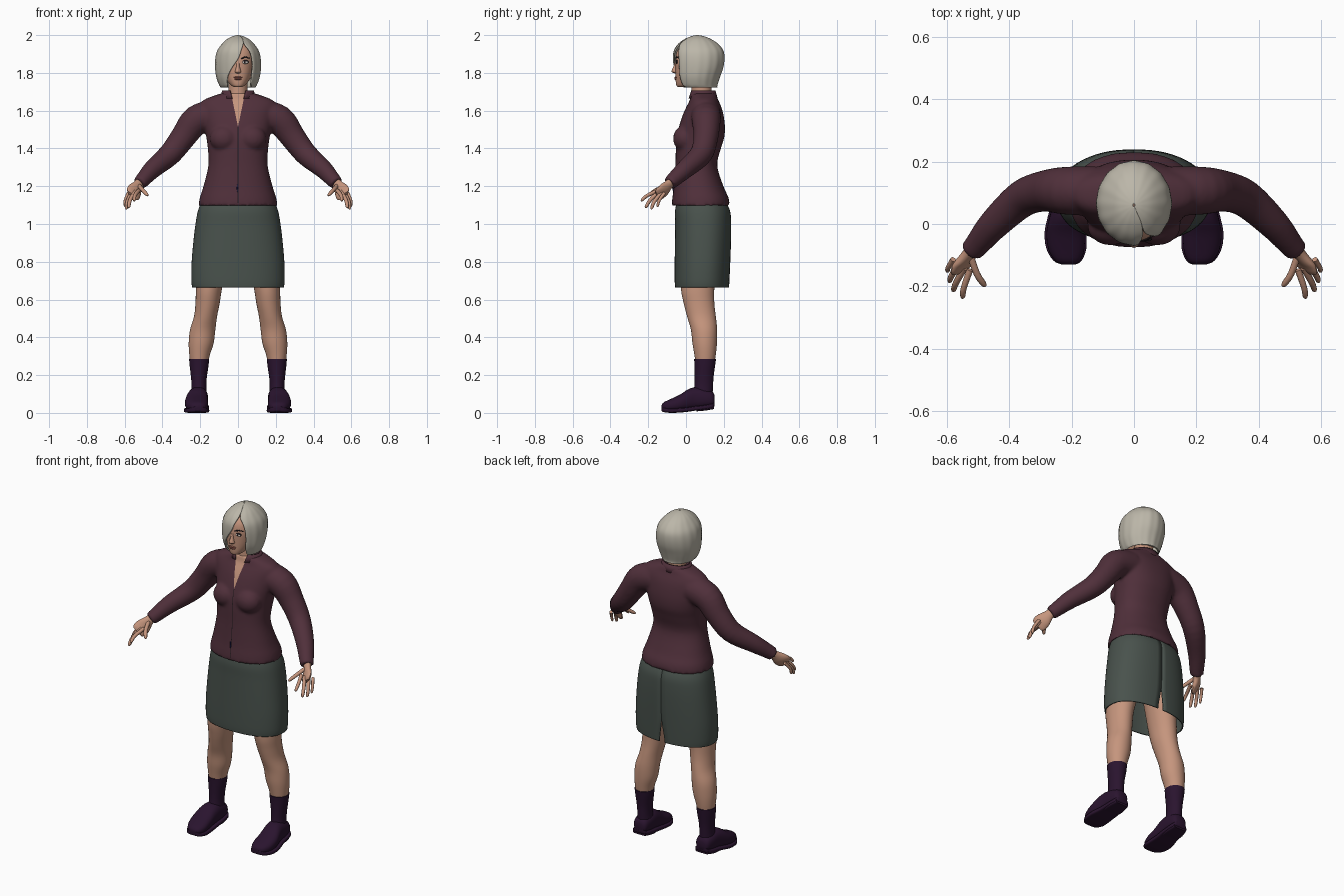
import bpy, bmesh, math
from mathutils import Vector


def material(name, rgb):
    m = bpy.data.materials.new(name)
    m.diffuse_color = (*rgb, 1)
    return m


SKIN = material("skin", (0.56, 0.30, 0.205))
HAIR = material("pale_hair", (0.50, 0.47, 0.395))
WINE = material("wine_cloth", (0.080, 0.029, 0.043))
GREEN = material("grey_green_cloth", (0.066, 0.084, 0.073))
PURPLE = material("dark_purple_leather", (0.023, 0.007, 0.028))
LIP = material("lip", (0.32, 0.11, 0.085))
WHITE = material("eye_white", (0.6, 0.57, 0.53))
DARK = material("near_black", (0.015, 0.01, 0.012))
BLUE = material("blue_pull", (0.02, 0.02, 0.12))


def smooth(rows, k=4):
    """Resample rows of numbers with a Catmull-Rom curve."""
    out = []
    for i in range(len(rows) - 1):
        a, b, c, d = (rows[max(0, min(len(rows) - 1, i + o))] for o in (-1, 0, 1, 2))
        for s in range(k):
            t = s / k
            out.append([0.5 * (2 * q + (r - p) * t + (2 * p - 5 * q + 4 * r - u) * t * t
                        + (3 * q - p - 3 * r + u) * t ** 3) for p, q, r, u in zip(a, b, c, d)])
    return out + [list(rows[-1])]


def power(v, n):
    return math.copysign(abs(v) ** (2 / n), v)


def ring(z, cx, rx, yf, yb, n=2.0, N=32, a0=0.0, a1=None, ridge=0.0):
    """Level ring; the angle starts at the front and runs towards +x."""
    steps = N if a1 is None else N - 1
    a1 = a0 + 2 * math.pi if a1 is None else a1
    cy, ry, pts = (yf + yb) / 2, (yb - yf) / 2, []
    for j in range(N):
        a = a0 + (a1 - a0) * j / steps
        f = 1 + ridge * math.cos(16 * a)
        pts.append(Vector((cx + rx * f * power(math.sin(a), n), cy - ry * f * power(math.cos(a), n), z)))
    return pts


def stack(rows, n=2.0, N=32, k=4):
    return [ring(*r, n=n, N=N) for r in smooth(rows, k)]


def tube(rows, ref=(0, 0, 1), N=20, k=4):
    """Rows of x, y, z, radius along ref, radius across ref."""
    rows, out = smooth(rows, k), []
    P = [Vector(r[:3]) for r in rows]
    for i, r in enumerate(rows):
        d = (P[min(i + 1, len(P) - 1)] - P[max(i - 1, 0)]).normalized()
        u = Vector(ref)
        u = (u - d * u.dot(d)).normalized()
        v = d.cross(u)
        out.append([P[i] + u * r[3] * math.cos(t) + v * r[4] * math.sin(t)
                    for t in (2 * math.pi * j / N for j in range(N))])
    return out


def ball(c, r, N=20, M=12):
    return [ring(c[2] - r[2] * math.cos(t), c[0], r[0] * math.sin(t), c[1] - r[1] * math.sin(t),
                 c[1] + r[1] * math.sin(t), N=N)
            for t in (0.05 + (math.pi - 0.1) * i / M for i in range(M + 1))]


def mir(rings):
    return [[Vector((-p.x, p.y, p.z)) for p in r] for r in rings]


def both(*parts):
    return [q for p in parts for q in (p, mir(p))]


def finish(name, bm, mats, angle=40):
    me = bpy.data.meshes.new(name)
    for f in bm.faces:
        f.smooth = True
    bm.to_mesh(me)
    bm.free()
    me.set_sharp_from_angle(angle=math.radians(angle))
    for m in mats:
        me.materials.append(m)
    ob = bpy.data.objects.new(name, me)
    bpy.context.collection.objects.link(ob)
    return ob


def make(name, parts, mat, closed=True, thick=0, angle=40):
    bm = bmesh.new()
    for rings in parts:
        V = [[bm.verts.new(p) for p in r] for r in rings]
        n = len(V[0])
        for a, b in zip(V, V[1:]):
            for j in range(n if closed else n - 1):
                bm.faces.new((a[j], a[(j + 1) % n], b[(j + 1) % n], b[j]))
        if closed:
            bm.faces.new(V[0])
            bm.faces.new(V[-1])
    if closed:
        bmesh.ops.recalc_face_normals(bm, faces=bm.faces)
    ob = finish(name, bm, [mat], angle)
    if thick:
        md = ob.modifiers.new("thickness", 'SOLIDIFY')
        md.thickness, md.offset = thick, -1
    return ob


# Jacket: torso, bust and sleeves fused into one soft surface
torso = stack([(1.098, 0, .209, -.076, .232), (1.14, 0, .202, -.072, .225), (1.2, 0, .183, -.064, .198),
               (1.31, 0, .157, -.056, .165), (1.40, 0, .16, -.054, .185), (1.46, 0, .168, -.05, .203),
               (1.52, 0, .18, -.036, .206), (1.58, 0, .19, -.016, .198), (1.62, 0, .2, .002, .187),
               (1.645, 0, .195, .015, .176), (1.662, 0, .172, .022, .168), (1.678, 0, .13, .024, .163),
               (1.692, 0, .088, .025, .158)], n=2.25, N=48)
arm = tube([(.12, .105, 1.58, .08, .08), (.22, .107, 1.55, .079, .077), (.29, .105, 1.46, .068, .066),
            (.36, .08, 1.37, .061, .06), (.45, -.002, 1.292, .05, .05), (.5, -.062, 1.238, .041, .041),
            (.522, -.087, 1.214, .037, .037)], N=24)
raw = make("jacket_base", [torso] + both(arm, ball((.075, -.005, 1.452), (.075, .064, .07))), WINE)
md = raw.modifiers.new("fuse", 'REMESH')
md.mode, md.voxel_size = 'VOXEL', 0.009
md = raw.modifiers.new("soften", 'SMOOTH')
md.factor, md.iterations = 0.5, 6
bpy.context.view_layer.update()
fused = bpy.data.meshes.new_from_object(raw.evaluated_get(bpy.context.evaluated_depsgraph_get()))
bpy.data.objects.remove(raw)
bm = bmesh.new()
bm.from_mesh(fused)
# Neckline wedge shows skin, thin centre strip is the front closure
V0, SLOPE, SEAM = 1.515, 0.21, 0.0018
for co, no in (((0, 0, V0), (1, 0, -SLOPE)), ((0, 0, V0), (-1, 0, -SLOPE)),
               ((SEAM, 0, 0), (1, 0, 0)), ((-SEAM, 0, 0), (1, 0, 0))):
    bmesh.ops.bisect_plane(bm, geom=bm.verts[:] + bm.edges[:] + bm.faces[:], dist=1e-6,
                           plane_co=co, plane_no=no)
for f in bm.faces:
    c = f.calc_center_median()
    f.material_index = 0
    if c.y < 0.05 and c.z > V0 and abs(c.x) < (c.z - V0) * SLOPE:
        f.material_index = 1
    elif c.y < 0.03 and abs(c.x) < SEAM and 1.11 < c.z <= V0:
        f.material_index = 2
finish("jacket", bm, [WINE, SKIN, DARK], 50)

# Standing collar, open at the front
make("collar", [[ring(z, 0, rx, yf, yb, N=40, a0=g, a1=2 * math.pi - g) for z, rx, yf, yb, g in
                 ((1.665, .1, .01, .168, .32), (1.685, .09, .014, .162, .42), (1.707, .084, .018, .156, .55))]],
     WINE, closed=False, thick=.01)
make("closure_pull", [ball((-.004, -.067, 1.19), (.003, .004, .022), 10, 6)], BLUE)

# Skirt with a slit at the centre back
rows = smooth([(.665, .243, -.058, .228, .05), (.70, .247, -.06, .23, .04), (.79, .246, -.06, .234, .004),
               (.9, .237, -.059, .238, 0), (1.0, .225, -.058, .239, 0), (1.07, .212, -.058, .233, 0),
               (1.13, .19, -.045, .205, 0)])
make("skirt", [[ring(z, 0, rx, yf, yb, n=2.3, N=64, a0=math.pi + max(g, 0), a1=3 * math.pi - max(g, 0))
                for z, rx, yf, yb, g in rows]], GREEN, closed=False, thick=.006)

# Legs, socks and shoes
leg = stack([(.26, .206, .046, .052, .15), (.31, .203, .055, .044, .158), (.37, .195, .066, .034, .164),
             (.44, .187, .067, .026, .165), (.51, .172, .061, .006, .158), (.58, .161, .064, -.012, .15),
             (.66, .153, .069, -.027, .15), (.8, .13, .08, -.03, .165), (.95, .1, .09, -.03, .18)])
make("legs", both(leg), SKIN)
sock = stack([(.08, .207, .042, .035, .14), (.14, .207, .039, .044, .143), (.19, .207, .042, .046, .146),
              (.25, .206, .05, .045, .154), (.286, .206, .053, .043, .159)])
make("socks", both(sock), PURPLE)
shoe_rows = [(-.13, .21, .018, .016, .04), (-.118, .213, .04, .01, .056), (-.08, .217, .058, .006, .074),
             (-.03, .22, .061, .008, .098), (.01, .217, .057, .012, .124), (.05, .212, .053, .018, .136),
             (.1, .21, .05, .024, .128), (.14, .208, .042, .032, .112), (.152, .207, .026, .042, .09)]


def along_y(rows, n, k=3, N=28):
    """Sections across y from rows of y, centre, half width, bottom, top."""
    return [[Vector((p.x, y, p.y)) for p in ring(0, cx, w, zb, zt, n=n, N=N)]
            for y, cx, w, zb, zt in smooth(rows, k)]


make("shoes", both(along_y(shoe_rows, 2.4)), PURPLE)
sole = along_y([(y, cx, w * 1.05 + .003, zb - .006, zb + .018) for y, cx, w, zb, zt in shoe_rows], 5)
heel = along_y([(.055, .21, .05, .008, .03), (.1, .21, .052, .012, .035), (.147, .208, .042, .02, .045)], 6)
make("soles", both(sole, heel), PURPLE)

# Hands: palm, fingers and thumb
SPREAD = (.055, -.045, .015)
palm = tube([(.508, -.066, 1.232, .026, .022), (.527, -.092, 1.208, .028, .02), (.545, -.118, 1.18, .042, .019),
             (.556, -.142, 1.16, .044, .015), (.562, -.154, 1.15, .034, .008)], SPREAD)
hand = [palm]
for knuckle, tip, r in (((.53, -.162, 1.168), (.55, -.238, 1.122), .0105),
                        ((.55, -.153, 1.158), (.58, -.215, 1.085), .011),
                        ((.567, -.138, 1.152), (.592, -.185, 1.078), .0105),
                        ((.583, -.12, 1.152), (.598, -.152, 1.09), .009),
                        ((.52, -.108, 1.198), (.477, -.2, 1.15), .0115)):
    a, b = Vector(knuckle), Vector(tip)
    m = (a + b) / 2 + Vector((.006, -.005, .006))
    hand.append(tube([(*(a + (a - b) * .2), r, r), (*m, r * .95, r * .9), (*(m + (b - m) * .8), r * .8, r * .75),
                      (*b, r * .3, r * .3)], SPREAD, N=10, k=3))
make("hands", both(*hand), SKIN)

# Neck and head
make("neck", [stack([(1.6, 0, .065, .03, .15), (1.66, 0, .054, .027, .14), (1.70, 0, .05, .03, .134),
                     (1.78, 0, .052, .03, .14)])], SKIN)
make("head", [stack([(1.724, 0, .014, -.04, -.005), (1.731, 0, .032, -.05, .03), (1.75, 0, .052, -.054, .09),
                     (1.78, 0, .07, -.055, .13), (1.82, 0, .083, -.056, .16), (1.87, 0, .09, -.056, .17),
                     (1.92, 0, .082, -.045, .165), (1.955, 0, .058, -.01, .135), (1.972, 0, .03, .02, .1)],
                    n=2.25, N=40)], SKIN)
make("nose", [stack([(1.798, 0, .009, -.06, -.04), (1.803, 0, .017, -.073, -.04), (1.812, 0, .015, -.076, -.04),
                     (1.835, 0, .009, -.066, -.04), (1.865, 0, .008, -.056, -.04)], N=16)], SKIN)
make("lips", [ball((0, -.053, 1.776), (.024, .008, .005)), ball((0, -.053, 1.768), (.02, .0085, .006))], LIP)
make("lashes", both(ball((.037, -.049, 1.858), (.021, .006, .0105))), DARK)
make("eyeballs", both(ball((.037, -.0505, 1.856), (.017, .006, .0075))), WHITE)
make("irises", both(ball((.036, -.053, 1.857), (.0065, .0045, .0065))), DARK)
make("eyebrows", both(tube([(.016, -.054, 1.874, .003, .003), (.038, -.0505, 1.883, .004, .003),
                            (.062, -.036, 1.877, .002, .003)], N=8)), DARK)

# Bob hair with a side parting; the last two columns are the face opening edges
rows = smooth([(1.722, .09, -.032, .165, .07, -.055), (1.737, .1, -.046, .166, .069, -.058),
               (1.78, .115, -.06, .18, .073, -.056), (1.83, .121, -.067, .197, .078, -.03),
               (1.88, .119, -.069, .203, .075, .004), (1.92, .108, -.063, .196, .062, .018),
               (1.955, .083, -.04, .168, .036, .028), (1.98, .056, -.005, .13, .024, .024),
               (1.994, .028, .028, .095, .012, .012), (2.0, .004, .055, .065, .001, .001)])
hair = []
for z, rx, yf, yb, xr, xl in rows:
    a0, a1 = (math.asin(max(-.95, min(.95, x / rx))) for x in (max(xr, xl), xl))
    hair.append(ring(z, 0, rx, yf, yb, N=96, a0=a0, a1=2 * math.pi + a1, ridge=.007))
make("hair", [hair], HAIR, closed=False, thick=.008)
